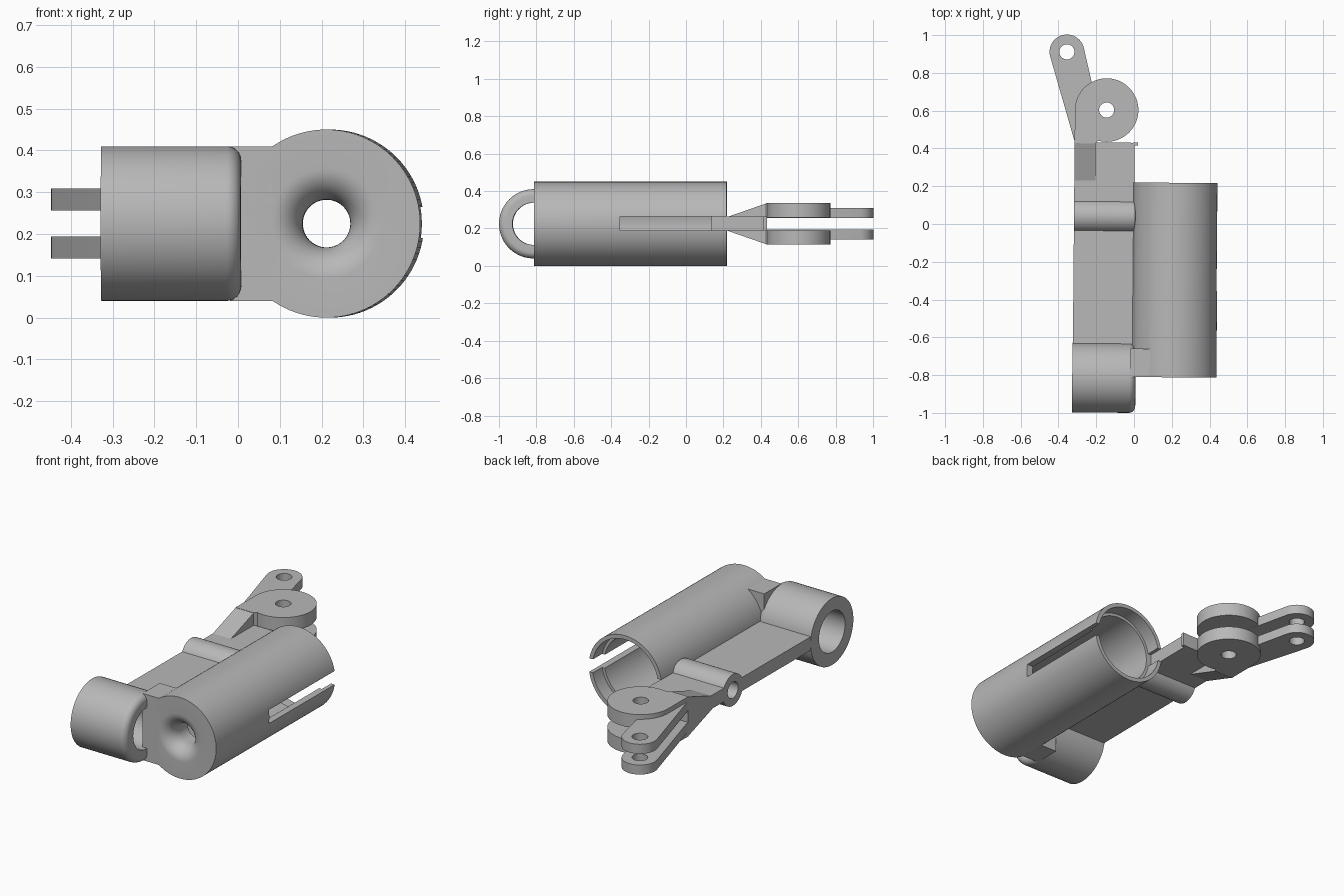
import bpy, bmesh, math
from mathutils import Matrix, Vector

if "Cube" in bpy.data.objects:
    bpy.data.objects.remove(bpy.data.objects["Cube"])

grey = bpy.data.materials.new("mid grey")
grey.use_nodes = True
GREY = (0.48, 0.48, 0.48, 1)
grey.diffuse_color = GREY
grey.node_tree.nodes["Principled BSDF"].inputs["Base Color"].default_value = GREY

ZC = 0.225                                        # middle height of every part
TILT = Matrix.Rotation(math.radians(-0.5), 4, 'Z')  # slight yaw of the whole model


def finish(bm, name):
    bmesh.ops.recalc_face_normals(bm, faces=bm.faces)
    me = bpy.data.meshes.new(name)
    bm.to_mesh(me)
    bm.free()
    ob = bpy.data.objects.new(name, me)
    bpy.context.collection.objects.link(ob)
    me.materials.append(grey)
    ob.matrix_world = TILT
    return ob


def smooth(ob):
    bpy.ops.object.select_all(action='DESELECT')
    ob.select_set(True)
    bpy.context.view_layer.objects.active = ob
    bpy.ops.object.shade_smooth_by_angle(angle=math.radians(35))


def lathe(name, profile, axis, origin, n=72):
    """Spin a closed (radius, along) profile round the x or y axis."""
    bm = bmesh.new()
    rings = []
    for i in range(n):
        a = 2 * math.pi * i / n
        c, s = math.cos(a), math.sin(a)
        rings.append([bm.verts.new(Vector(origin) + Vector(
            (h, r * c, r * s) if axis == 'x' else (r * c, h, r * s)))
            for r, h in profile])
    m = len(profile)
    for i in range(n):
        p, q = rings[i], rings[(i + 1) % n]
        for j in range(m):
            k = (j + 1) % m
            bm.faces.new((p[j], p[k], q[k], q[j]))
    return finish(bm, name)


def box(name, x, y, z):
    bm = bmesh.new()
    bmesh.ops.create_cube(bm, size=1)
    for v in bm.verts:
        v.co = [(lo + hi) / 2 + c * (hi - lo) for c, (lo, hi) in zip(v.co, (x, y, z))]
    return finish(bm, name)


def circle(cx, cy, r, n=48):
    return [(cx + r * math.cos(2 * math.pi * i / n),
             cy + r * math.sin(2 * math.pi * i / n)) for i in range(n)]


def hull(points):
    """Convex outline of 2D points."""
    def half(pts):
        out = []
        for p in pts:
            while len(out) > 1 and ((out[-1][0] - out[-2][0]) * (p[1] - out[-2][1])
                                    - (out[-1][1] - out[-2][1]) * (p[0] - out[-2][0])) <= 1e-9:
                out.pop()
            out.append(p)
        return out[:-1]
    pts = sorted(points)
    return half(pts) + half(pts[::-1])


def plate(name, loops, z0, z1):
    """Flat plate from an outline and an optional hole loop."""
    bm = bmesh.new()
    edges = []
    for loop in loops:
        vs = [bm.verts.new((x, y, z0)) for x, y in loop]
        edges += [bm.edges.new((vs[i - 1], vs[i])) for i in range(len(vs))]
    bmesh.ops.triangle_fill(bm, edges=edges, use_beauty=True, normal=(0, 0, 1))
    res = bmesh.ops.extrude_face_region(bm, geom=bm.faces[:])
    for v in res["geom"]:
        if isinstance(v, bmesh.types.BMVert):
            v.co.z = z1
    ob = finish(bm, name)
    smooth(ob)
    return ob


def cut(ob, cutter):
    mod = ob.modifiers.new("cut", 'BOOLEAN')
    mod.operation, mod.solver, mod.object = 'DIFFERENCE', 'EXACT', cutter
    bpy.context.view_layer.objects.active = ob
    bpy.ops.object.modifier_apply(modifier=mod.name)
    bpy.data.objects.remove(cutter)


# Large tube: flared front hole, deep bore, counterbored rear rim
flare = [(0.057 + 0.075 * (1 - math.sin(t)), -0.81 + 0.085 * (1 - math.cos(t)))
         for t in [math.pi / 2 * i / 10 for i in range(11)]]
tube = lathe("main_tube", [(0.225, -0.81)] + flare +
             [(0.057, -0.66), (0.187, -0.66), (0.187, 0.14), (0.203, 0.14),
              (0.203, 0.22), (0.225, 0.22)], 'y', (0.218, 0, ZC), 96)
SLOT = (0.19, 0.265)
cut(tube, box("slot_cutter", (0.3, 0.6), (-0.35, 0.4), SLOT))
cut(tube, box("notch_cutter", (-0.1, 0.1), (0.14, 0.4), SLOT))
smooth(tube)


# Cross barrels with rounded inner end
def barrel(name, y, ro, ri, x0, x1, f):
    fillet = [(ro - f + f * math.cos(t), x1 - f + f * math.sin(t))
              for t in [math.pi / 2 * i / 8 for i in range(9)]]
    smooth(lathe(name, [(ri, x0), (ro, x0)] + fillet + [(ri, x1)], 'x', (0, y, ZC)))


barrel("front_barrel", -0.815, 0.185, 0.113, -0.32, 0.015, 0.035)
barrel("middle_barrel", 0.04, 0.087, 0.045, -0.318, 0.008, 0.012)

# Web joining the front barrel to the tube
box("front_web", (-0.012, 0.09), (-0.81, -0.66), (0.04, 0.41))

# Flat arm, split round the middle barrel's hole
box("arm_front", (-0.318, 0.008), (-0.66, -0.025), SLOT)
box("arm_rear", (-0.318, 0.0), (0.105, 0.43), SLOT)
box("arm_end_lip", (-0.01, 0.018), (0.415, 0.432), SLOT)

# Flaring wedge leading into the fork
bm = bmesh.new()
side = [(0.22, 0.037), (0.43, 0.11), (0.43, -0.11), (0.22, -0.037)]
face = bm.faces.new([bm.verts.new((-0.318, y, ZC + dz)) for y, dz in side])
res = bmesh.ops.extrude_face_region(bm, geom=[face])
for v in res["geom"]:
    if isinstance(v, bmesh.types.BMVert):
        v.co.x = -0.207
finish(bm, "fork_wedge")

# Fork discs and long lugs, mirrored above and below the centre
PIVOT = (-0.15, 0.602)
TIP = (-0.363, 0.908)
disc = circle(*PIVOT, 0.168, 72)
# straight root at the outer edge, round elsewhere
disc_outline = [p for p in disc if not (p[0] < -0.207 and p[1] < PIVOT[1])]
start = max(range(len(disc_outline)),
            key=lambda i: math.dist(disc_outline[i], disc_outline[i - 1]))
disc_outline = (disc_outline[start:] + disc_outline[:start]
                + [(-0.318, PIVOT[1]), (-0.318, 0.425), (-0.207, 0.425)])
lug_outline = hull(circle(*TIP, 0.092) + [(-0.317, 0.43), (-0.21, 0.43), (-0.2, 0.62)])
for side_name, s in (("upper", 1), ("lower", -1)):
    plate(side_name + "_fork_disc", [disc_outline, circle(*PIVOT, 0.04, 32)],
          ZC + s * 0.035, ZC + s * 0.11)
    plate(side_name + "_lug", [lug_outline, circle(*TIP, 0.04, 32)],
          ZC + s * 0.031, ZC + s * 0.084)
